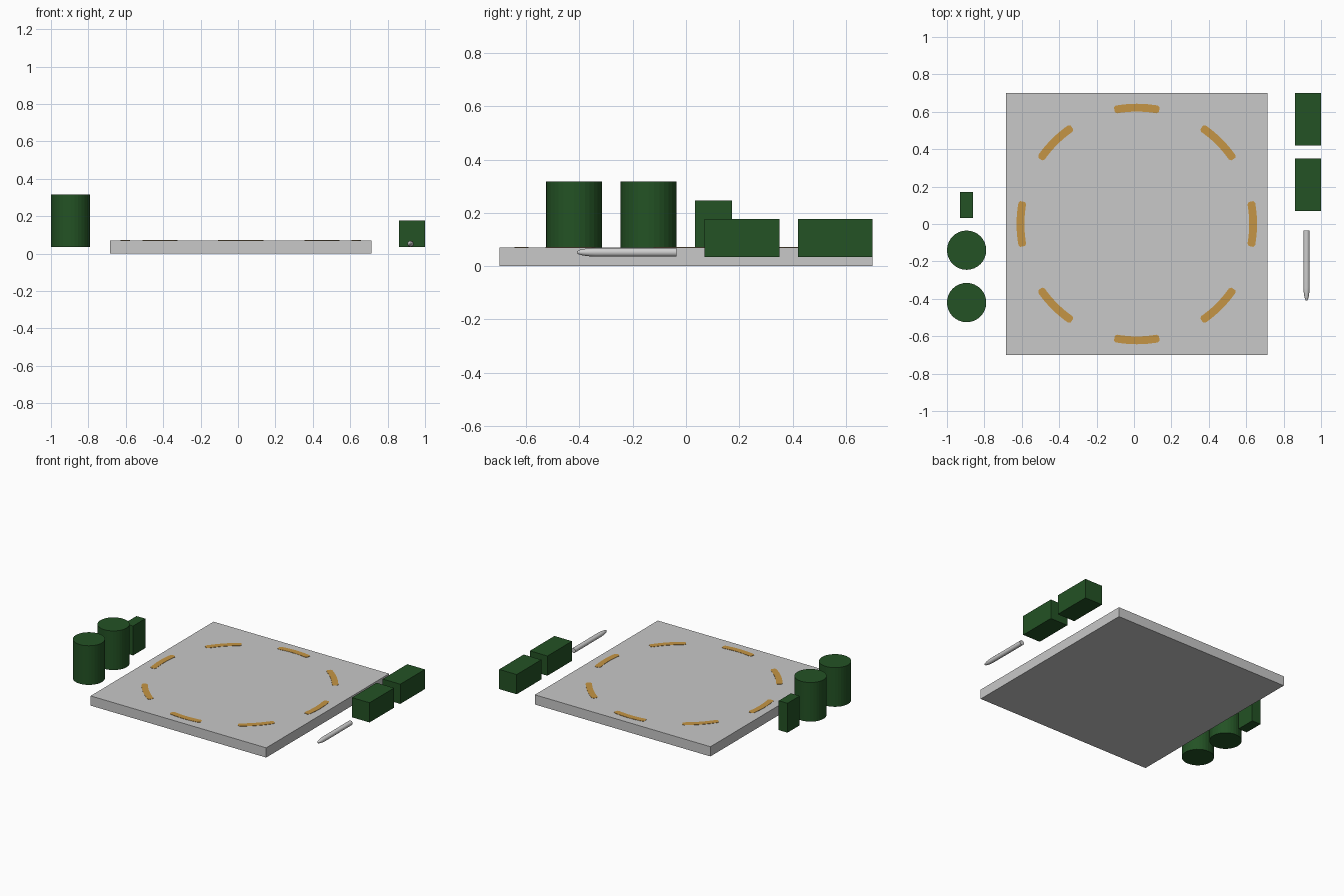
import bpy, bmesh, math
from mathutils import Matrix

if "Cube" in bpy.data.objects:
    bpy.data.objects.remove(bpy.data.objects["Cube"])


def material(name, rgb):
    m = bpy.data.materials.new(name)
    m.diffuse_color = (*rgb, 1.0)
    m.use_nodes = True
    m.node_tree.nodes["Principled BSDF"].inputs["Base Color"].default_value = m.diffuse_color
    return m


GREY = material("light_grey", (0.58, 0.58, 0.58))
GREEN = material("dark_green", (0.017, 0.085, 0.018))
AMBER = material("amber", (0.56, 0.30, 0.058))
SILVER = material("silver", (0.62, 0.62, 0.62))


def finish(bm, name, mat):
    bmesh.ops.recalc_face_normals(bm, faces=bm.faces)
    me = bpy.data.meshes.new(name)
    bm.to_mesh(me)
    bm.free()
    me.materials.append(mat)
    ob = bpy.data.objects.new(name, me)
    bpy.context.collection.objects.link(ob)
    return ob


def box(name, lo, hi, mat):
    bm = bmesh.new()
    size = [b - a for a, b in zip(lo, hi)]
    mid = [(a + b) / 2 for a, b in zip(lo, hi)]
    bmesh.ops.create_cube(bm, size=1, matrix=Matrix.Translation(mid) @ Matrix.Diagonal((*size, 1)))
    return finish(bm, name, mat)


def can(name, x, y, r, z0, z1):
    bm = bmesh.new()
    bmesh.ops.create_cone(bm, cap_ends=True, segments=32, radius1=r, radius2=r, depth=z1 - z0,
                          matrix=Matrix.Translation((x, y, (z0 + z1) / 2)))
    return finish(bm, name, GREEN)


# Square board
CX, TOP, BASE = 0.015, 0.07, 0.035
box("board", (CX - 0.7, -0.7, 0), (CX + 0.7, 0.7, TOP), GREY)


# Ring of eight thin arc markings with rounded ends
def arc_mark(name, angle, radius=0.622, half=0.194, width=0.021):
    bm = bmesh.new()
    end = 0.012 / radius
    ts = [(-half, 0.6), (-half + end, 1)]
    ts += [(half * k / 4, 1) for k in range(-3, 4)]
    ts += [(half - end, 1), (half, 0.6)]
    pts = [(t, radius + width * w) for t, w in ts]
    pts += [(t, radius - width * w) for t, w in reversed(ts)]
    verts = [bm.verts.new((CX + r * math.cos(angle + t), r * math.sin(angle + t), TOP - 0.001))
             for t, r in pts]
    face = bm.faces.new(verts)
    ext = bmesh.ops.extrude_face_region(bm, geom=[face])
    bmesh.ops.translate(bm, vec=(0, 0, 0.003),
                        verts=[g for g in ext["geom"] if isinstance(g, bmesh.types.BMVert)])
    return finish(bm, name, AMBER)


for i in range(8):
    arc_mark(f"arc_marking_{i + 1}", i * math.pi / 4)

# Left side: two round tokens and a narrow block
can("round_piece_front", -0.895, -0.42, 0.105, BASE, 0.317)
can("round_piece_back", -0.895, -0.14, 0.105, BASE, 0.317)
box("narrow_block", (-0.93, 0.033, BASE), (-0.86, 0.172, 0.247), GREEN)

# Right side: two long blocks
for name, y in (("long_block_front", 0.07), ("long_block_back", 0.42)):
    box(name, (0.86, y, BASE), (1.0, y + 0.28, 0.177), GREEN)

# Pen: lathed profile along y, rounded tip toward the front
profile = [(-0.035, 0.0168), (-0.34, 0.0168), (-0.365, 0.0150), (-0.388, 0.0118),
           (-0.402, 0.0080), (-0.410, 0.0035)]
bm = bmesh.new()
N = 20
rings = [[bm.verts.new((0.9225 + r * math.cos(2 * math.pi * k / N), y,
                        BASE + 0.017 + r * math.sin(2 * math.pi * k / N))) for k in range(N)]
         for y, r in profile]
for a, b in zip(rings, rings[1:]):
    for k in range(N):
        bm.faces.new((a[k], a[(k + 1) % N], b[(k + 1) % N], b[k]))
bm.faces.new(rings[0])
bm.faces.new(rings[-1])
pen = finish(bm, "pen", SILVER)
bpy.context.view_layer.objects.active = pen
pen.select_set(True)
bpy.ops.object.shade_smooth_by_angle(angle=math.radians(40))
